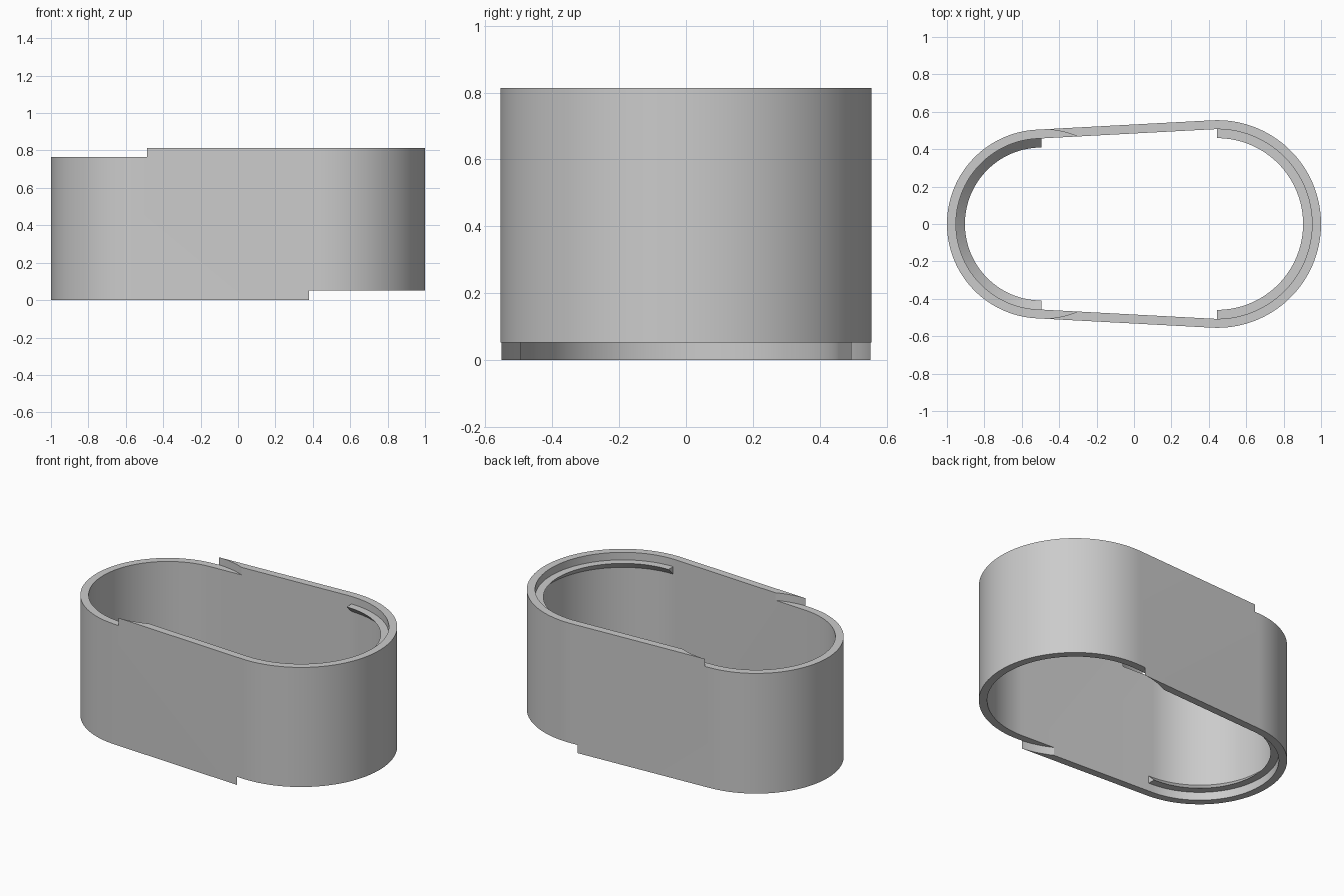
import bpy, bmesh, math

cube = bpy.data.objects.get("Cube")
if cube:
    bpy.data.objects.remove(cube, do_unlink=True)

# Main dimensions
HEIGHT, WALL = 0.814, 0.048
TOP_STEP, BOTTOM_STEP = 0.766, 0.052
LEFT_X, LEFT_R = 0.445, 0.555      # large end (+x)
RIGHT_X, RIGHT_R = -0.495, 0.505   # small end (-x)
GAP = 0.0012                       # clearance of the rebates
TILT = math.asin((LEFT_R - RIGHT_R) / (LEFT_X - RIGHT_X))
SEGS = 64

grey = bpy.data.materials.new("plain_grey")
grey.use_nodes = True
grey.diffuse_color = (0.6, 0.6, 0.6, 1)
grey.node_tree.nodes["Principled BSDF"].inputs["Base Color"].default_value = grey.diffuse_color


def arc(cx, r, start, end):
    steps = [start + (end - start) * i / SEGS for i in range(SEGS + 1)]
    return [(cx + r * math.cos(a), r * math.sin(a)) for a in steps]


def outline(inset):
    """Two arcs joined by their common tangents."""
    t = math.pi / 2 + TILT
    return (arc(LEFT_X, LEFT_R - inset, -t, t)
            + arc(RIGHT_X, RIGHT_R - inset, t, 2 * math.pi - t))


def sweep(name, loops, around, caps):
    """Skin matching loops into a tube; the section is always closed."""
    bm = bmesh.new()
    rows = [[bm.verts.new(p) for p in loop] for loop in loops]
    count = len(rows[0])
    for a, b in zip(rows, rows[1:] + rows[:1]):
        for i in range(count if around else count - 1):
            j = (i + 1) % count
            bm.faces.new((a[i], a[j], b[j], b[i]))
    if caps:
        bm.faces.new([row[0] for row in rows])
        bm.faces.new([row[-1] for row in rows])
    bmesh.ops.recalc_face_normals(bm, faces=bm.faces)
    mesh = bpy.data.meshes.new(name)
    bm.to_mesh(mesh)
    bm.free()
    mesh.materials.append(grey)
    obj = bpy.data.objects.new(name, mesh)
    bpy.context.collection.objects.link(obj)
    return obj


def select(obj):
    bpy.ops.object.select_all(action='DESELECT')
    obj.select_set(True)
    bpy.context.view_layer.objects.active = obj


def smooth(obj):
    select(obj)
    bpy.ops.object.shade_smooth_by_angle(angle=math.radians(20))


def cut_disc(obj, x, radius, z):
    """Remove a thick disc centred on height z."""
    bpy.ops.mesh.primitive_cylinder_add(vertices=256, radius=radius, depth=0.2, location=(x, 0, z))
    cutter = bpy.context.object
    cutter.hide_render = True
    cutter.data.materials.append(grey)
    select(obj)
    mod = obj.modifiers.new("rebate", 'BOOLEAN')
    mod.operation, mod.solver, mod.object = 'DIFFERENCE', 'EXACT', cutter
    bpy.ops.object.modifier_apply(modifier=mod.name)
    bpy.data.objects.remove(cutter, do_unlink=True)


# Band wall with a rebate at the top of the small end and the bottom of the large end
section = [(0, 0), (0, HEIGHT), (WALL, HEIGHT), (WALL, 0)]
wall = sweep("band_wall", [[(x, y, z) for x, y in outline(inset)] for inset, z in section], True, False)
cut_disc(wall, RIGHT_X, RIGHT_R + GAP, TOP_STEP + 0.1)
cut_disc(wall, LEFT_X, LEFT_R + GAP, BOTTOM_STEP - 0.1)
smooth(wall)


# Inner half-ring ledges: one flat side, one sloping side
def ledge(name, cx, r, start, z, slope):
    inner, root = r - 2 * WALL, r - WALL + 0.005
    points = [(inner, z), (root, z), (root, z + slope * (root - inner))]
    loops = [[(x, y, h) for x, y in arc(cx, rad, start, start + math.pi)] for rad, h in points]
    smooth(sweep(name, loops, False, True))


ledge("upper_ledge", LEFT_X, LEFT_R, -math.pi / 2, TOP_STEP, -1)
ledge("lower_ledge", RIGHT_X, RIGHT_R, math.pi / 2, BOTTOM_STEP, 1)
